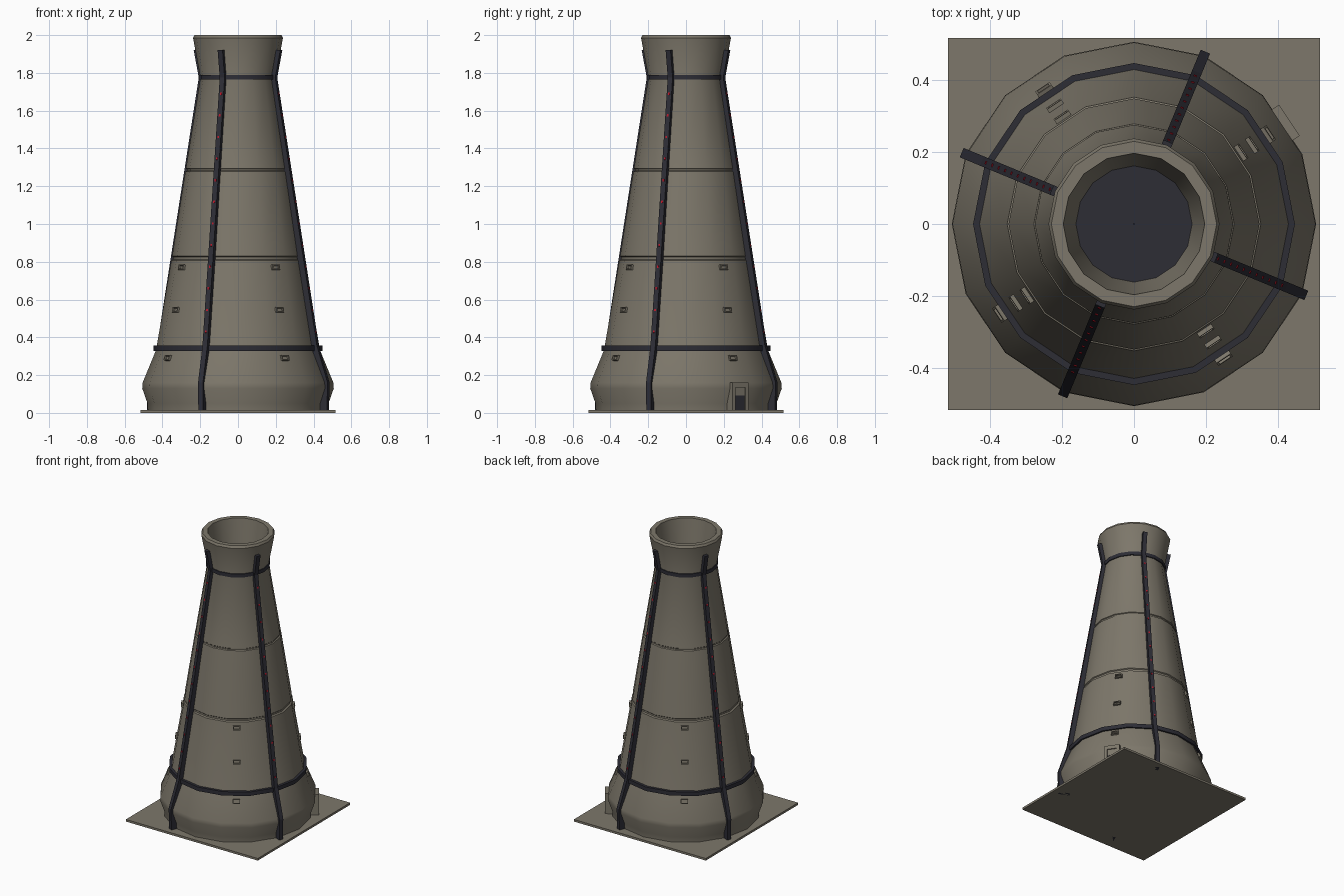
import bpy, bmesh, math
from mathutils import Matrix

if "Cube" in bpy.data.objects:
    bpy.data.objects.remove(bpy.data.objects["Cube"])

def material(name, col):
    m = bpy.data.materials.new(name)
    m.diffuse_color = (*col, 1)
    m.use_nodes = True
    m.node_tree.nodes["Principled BSDF"].inputs["Base Color"].default_value = m.diffuse_color
    return m

STONE = material("weathered concrete", (0.205, 0.185, 0.145))
DARK = material("dark metal", (0.026, 0.026, 0.036))
RED = material("red lamp", (0.5, 0.01, 0.025))
SIDES = 16

def finish(name, bm, mats, smooth=False):
    bmesh.ops.recalc_face_normals(bm, faces=bm.faces)
    me = bpy.data.meshes.new(name)
    bm.to_mesh(me)
    bm.free()
    ob = bpy.data.objects.new(name, me)
    bpy.context.collection.objects.link(ob)
    for m in mats:
        me.materials.append(m)
    if smooth:
        bpy.ops.object.select_all(action='DESELECT')
        ob.select_set(True)
        bpy.context.view_layer.objects.active = ob
        bpy.ops.object.shade_smooth_by_angle(angle=math.radians(24))
    return ob

def lathe(name, profile, mat, closed=False, smooth=True):
    bm = bmesh.new()
    rings = []
    for r, z in profile:
        rings.append([bm.verts.new((r * math.cos(2 * math.pi * i / SIDES),
                                    r * math.sin(2 * math.pi * i / SIDES), z))
                      for i in range(SIDES)])
    pairs = list(zip(rings, rings[1:]))
    if closed:
        pairs.append((rings[-1], rings[0]))
    for a, b in pairs:
        for i in range(SIDES):
            j = (i + 1) % SIDES
            bm.faces.new((a[i], a[j], b[j], b[i]))
    if not closed:
        bm.faces.new(rings[0])
    return finish(name, bm, [mat], smooth)

def box(bm, angle, r, t, z, size, tilt=0):
    """Box at radius r, tangential offset t; size = radial, tangential, vertical."""
    m = (Matrix.Rotation(math.radians(angle), 4, 'Z') @ Matrix.Translation((r, 0, z))
         @ Matrix.Rotation(tilt, 4, 'Y') @ Matrix.Translation((0, t, 0))
         @ Matrix.Diagonal((*size, 1)))
    bmesh.ops.create_cube(bm, size=1, matrix=m)

# square base plate
bm = bmesh.new()
box(bm, 0, 0, 0, 0.0075, (1.034, 1.034, 0.015))
finish("base_plate", bm, [STONE])

# tapering tower shell with two grooves and a flared, hollow mouth
lathe("tower_body", [
    (0.477, 0.0), (0.479, 0.05), (0.507, 0.13), (0.505, 0.16), (0.437, 0.325),
    (0.430, 0.355), (0.353, 0.808), (0.343, 0.813), (0.343, 0.825), (0.349, 0.83),
    (0.279, 1.278), (0.271, 1.282), (0.271, 1.29), (0.276, 1.294),
    (0.199, 1.775), (0.238, 1.985), (0.230, 2.0), (0.197, 2.0), (0.161, 1.76)], STONE)

# dark floor inside the mouth
lathe("chimney_floor", [(0.165, 1.75), (0.165, 1.765), (0.001, 1.765)], DARK, smooth=False)

# metal hoops
for name, r0, r1, z0, z1 in (("lower_hoop", 0.425, 0.448, 0.328, 0.356),
                             ("upper_hoop", 0.19, 0.208, 1.765, 1.79)):
    lathe(name, [(r0, z0), (r1, z0), (r1, z1), (r0, z1)], DARK, closed=True)

# four vertical straps following the tower outline, with red lamps
OUTER = [(0.515, 0.0), (0.519, 0.16), (0.458, 0.355), (0.219, 1.775), (0.248, 1.92)]
INNER = [(0.224, 1.92), (0.19, 1.775), (0.42, 0.355), (0.48, 0.16), (0.44, 0.0)]
slope = (0.458 - 0.219) / (1.775 - 0.355)
for k in range(4):
    ang = -22.5 + 90 * k
    rot = Matrix.Rotation(math.radians(ang), 4, 'Z')
    bm = bmesh.new()
    sides = [[bm.verts.new((r, w, z)) for r, z in OUTER + INNER] for w in (-0.014, 0.014)]
    n = len(sides[0])
    for s in sides:
        for i in range(4):
            bm.faces.new((s[i], s[i + 1], s[n - 2 - i], s[n - 1 - i]))
    for i in range(n):
        j = (i + 1) % n
        bm.faces.new((sides[0][i], sides[0][j], sides[1][j], sides[1][i]))
    bm.transform(rot)
    finish(f"strap_{k + 1}", bm, [DARK])

    bm = bmesh.new()
    for i in range(12):
        z = 0.43 + 0.1145 * i
        box(bm, ang, 0.458 - slope * (z - 0.355), 0, z, (0.005, 0.009, 0.012),
            -math.atan(slope))
    finish(f"strap_lamps_{k + 1}", bm, [RED])

# small framed windows, three per quarter
bm = bmesh.new()
for k in range(4):
    ang = 33.75 + 90 * k
    for z, r, tilt in ((0.29, 0.444, -0.37), (0.545, 0.391, -0.168), (0.77, 0.354, -0.168)):
        for s in (-1, 1):
            box(bm, ang, r, s * 0.021, z, (0.022, 0.006, 0.028), tilt)
            box(bm, ang, r + s * 0.011 * math.sin(tilt), 0, z + s * 0.011,
                (0.022, 0.042, 0.006), tilt)
finish("window_frames", bm, [STONE])

# doorway: jambs, lintel, recessed panel and dark door
D = 33.75
bm = bmesh.new()
for s in (-1, 1):
    box(bm, D, 0.488, s * 0.042, 0.08, (0.064, 0.02, 0.16))
box(bm, D, 0.488, 0, 0.147, (0.064, 0.104, 0.026))
box(bm, D, 0.485, 0, 0.113, (0.056, 0.066, 0.044))
finish("door_frame", bm, [STONE])
bm = bmesh.new()
box(bm, D, 0.485, 0, 0.047, (0.05, 0.064, 0.09))
finish("door", bm, [DARK])
